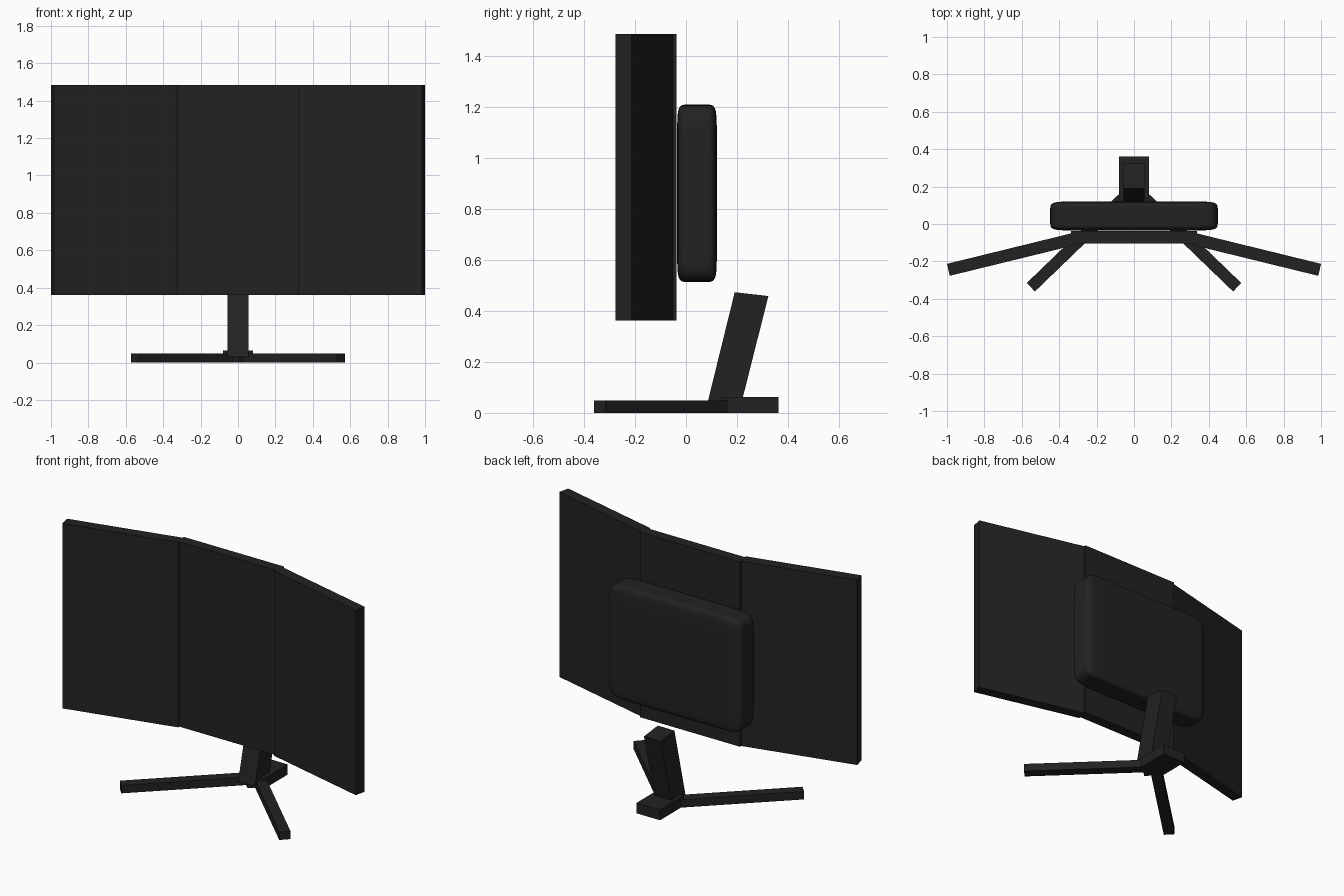
import bpy, bmesh
from mathutils import Vector

cube = bpy.data.objects.get("Cube")
if cube:
    bpy.data.objects.remove(cube, do_unlink=True)

# Single matte charcoal plastic
charcoal = bpy.data.materials.new("charcoal")
charcoal.use_nodes = True
color = (0.016, 0.016, 0.016, 1)
charcoal.diffuse_color = color
bsdf = charcoal.node_tree.nodes["Principled BSDF"]
bsdf.inputs["Base Color"].default_value = color
bsdf.inputs["Roughness"].default_value = 0.8


def finish(name, bm):
    bmesh.ops.recalc_face_normals(bm, faces=bm.faces)
    mesh = bpy.data.meshes.new(name)
    bm.to_mesh(mesh)
    bm.free()
    mesh.materials.append(charcoal)
    obj = bpy.data.objects.new(name, mesh)
    bpy.context.collection.objects.link(obj)
    return obj


def prism(name, outline, offset):
    """Extrude a closed outline of 3D points along an offset."""
    bm = bmesh.new()
    face = bm.faces.new([bm.verts.new(p) for p in outline])
    ext = bmesh.ops.extrude_face_region(bm, geom=[face])
    verts = [g for g in ext["geom"] if isinstance(g, bmesh.types.BMVert)]
    bmesh.ops.translate(bm, verts=verts, vec=offset)
    return finish(name, bm)


def slab(name, plan, bottom, top):
    return prism(name, [(x, y, bottom) for x, y in plan], (0, 0, top - bottom))


# Screen: centre panel and two wings angled toward the viewer
LOW, HIGH = 0.362, 1.485
slab("screen_centre", [(-0.337, -0.103), (0.337, -0.103),
                       (0.337, -0.038), (-0.337, -0.038)], LOW, HIGH)
wing = [(0.32, -0.114), (0.985, -0.277), (1.0, -0.213), (0.335, -0.05)]
for side, s in (("left", 1), ("right", -1)):
    slab("screen_" + side, [(s * x, y) for x, y in wing], LOW, HIGH)

# Rear housing: soft pillow from a cage with support loops
bm = bmesh.new()
bmesh.ops.create_cube(bm, size=2)
for axis, loop in ((0, 0.68), (1, 0.5), (2, 0.68)):
    for d in (-loop, loop):
        normal = Vector((0, 0, 0))
        normal[axis] = 1
        bmesh.ops.bisect_plane(bm, geom=bm.verts[:] + bm.edges[:] + bm.faces[:],
                               plane_co=normal * d, plane_no=normal)
bmesh.ops.scale(bm, verts=bm.verts, vec=(0.448, 0.078, 0.348))
for face in bm.faces:
    face.smooth = True
housing = finish("rear_housing", bm)
housing.location = (0, 0.043, 0.861)
subsurf = housing.modifiers.new("soften", "SUBSURF")
subsurf.levels = subsurf.render_levels = 3

# Stand: leaning post and rear foot block
prism("stand_post", [(-0.056, 0.082, 0.03), (-0.056, 0.215, 0.03),
                     (-0.056, 0.323, 0.458), (-0.056, 0.191, 0.473)], (0.112, 0, 0))
slab("stand_foot", [(-0.079, 0.135), (0.079, 0.135),
                    (0.079, 0.362), (-0.079, 0.362)], 0, 0.063)

# Two splayed front legs
leg = [(0.03, 0.121), (0.53, -0.361), (0.573, -0.315), (0.073, 0.167)]
for side, s in (("left", 1), ("right", -1)):
    slab("leg_" + side, [(s * x, y) for x, y in leg], 0, 0.048)
# Hub joining the legs under the post
slab("leg_hub", [(-0.073, 0.167), (-0.03, 0.121), (0, 0.092),
                 (0.03, 0.121), (0.073, 0.167)], 0, 0.047)
